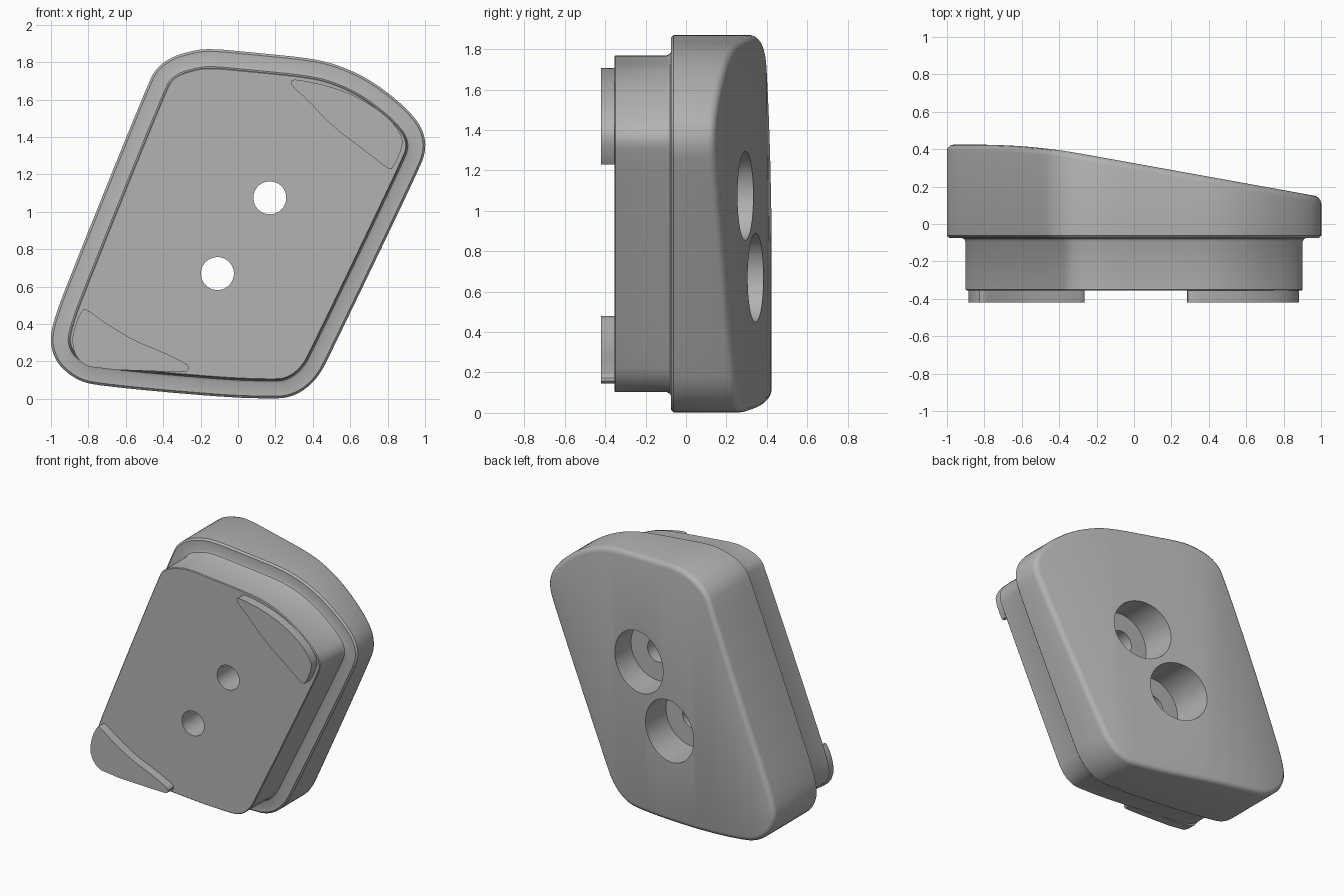
import bpy, bmesh, math
from mathutils import Vector

cube = bpy.data.objects.get("Cube")
if cube:
    bpy.data.objects.remove(cube)

grey = bpy.data.materials.new("plain grey")
grey.use_nodes = True
colour = (0.45, 0.45, 0.45, 1)
grey.diffuse_color = colour
grey.node_tree.nodes["Principled BSDF"].inputs["Base Color"].default_value = colour

# Outlines in the x-z plane, clockwise from the lower left
OUTLINE = [(-1.005, .32), (-.985, .42), (-.92, .6), (-.48, 1.69), (-.435, 1.77), (-.36, 1.825),
           (-.27, 1.855), (-.16, 1.875), (.1, 1.85), (.4, 1.82), (.55, 1.78), (.7, 1.71),
           (.85, 1.6), (.95, 1.5), (.995, 1.42), (1.005, 1.33), (.97, 1.23), (.48, .21),
           (.43, .12), (.36, .05), (.28, .01), (.2, 0), (-.1, .01), (-.75, .07),
           (-.86, .1), (-.95, .17), (-.99, .24)]
UPPER_PAD = [(.28, 1.7), (.29, 1.67), (.37, 1.6), (.5, 1.46), (.7, 1.31), (.8, 1.23), (.83, 1.23),
             (.885, 1.36), (.87, 1.42), (.8, 1.51), (.65, 1.61), (.5, 1.67), (.31, 1.71)]
LOWER_PAD = [(-.83, .48), (-.87, .4), (-.89, .3), (-.86, .21), (-.78, .16), (-.3, .143), (-.265, .15),
             (-.265, .18), (-.3, .2), (-.4, .25), (-.55, .31), (-.7, .4), (-.81, .48)]


def round_off(points, times):
    """Cut corners repeatedly to get a smooth closed outline."""
    pts = [Vector(p) for p in points]
    for _ in range(times):
        pts = [q for a, b in zip(pts, pts[1:] + pts[:1]) for q in (a.lerp(b, .25), a.lerp(b, .75))]
    return pts


def inset(pts, distance):
    """Move a clockwise outline inwards along its normals."""
    out = []
    for i, p in enumerate(pts):
        along = (pts[(i + 1) % len(pts)] - pts[i - 1]).normalized()
        out.append(p + Vector((along.y, -along.x)) * distance)
    return out


def loft(outline, rings):
    """Skin (inset, y) rings of an outline and close both ends."""
    bm = bmesh.new()
    loops = [[bm.verts.new((p.x, y, p.y)) for p in inset(outline, d)] for d, y in rings]
    n = len(outline)
    for a, b in zip(loops, loops[1:]):
        for i in range(n):
            j = (i + 1) % n
            bm.faces.new((a[i], a[j], b[j], b[i]))
    bm.faces.new(loops[0])
    bm.faces.new(loops[-1])
    return bm


def finish(bm, name):
    bmesh.ops.recalc_face_normals(bm, faces=bm.faces)
    mesh = bpy.data.meshes.new(name)
    bm.to_mesh(mesh)
    bm.free()
    obj = bpy.data.objects.new(name, mesh)
    mesh.materials.append(grey)
    bpy.context.collection.objects.link(obj)
    return obj


def activate(obj):
    bpy.ops.object.select_all(action='DESELECT')
    obj.select_set(True)
    bpy.context.view_layer.objects.active = obj


def back_height(x):
    """Sloping back, levelling off softly towards the thick side."""
    slope, level, soft = .325 - .18 * x, .424, .05
    h = max(soft - abs(slope - level), 0) / soft
    return min(slope, level) - h * h * soft / 4


# Stepped body: plinth, fillet, flange, then the rounded rim of the back
BACK = 2
bm = loft(round_off(OUTLINE, 2), [
    (.105, -.355), (.1, -.35), (.1, -.095), (.093, -.08), (.08, -.074), (.012, -.074),
    (0, -.062), (0, BACK - .035), (.005, BACK - .018), (.018, BACK - .005), (.035, BACK)])
for i in range(1, 28):
    cap = [f for f in bm.faces if all(v.co.y > BACK - .001 for v in f.verts)]
    geom = cap + list({e for f in cap for e in f.edges}) + list({v for f in cap for v in f.verts})
    bmesh.ops.bisect_plane(bm, geom=geom, plane_co=(-1 + i / 14, 0, 0), plane_no=(1, 0, 0))
for v in bm.verts:
    if v.co.y > 1:
        v.co.y += back_height(v.co.x) - BACK
body = finish(bm, "stepped_body")


# Two counterbored screw holes
def drill(x, z, radius, y0, y1):
    bpy.ops.mesh.primitive_cylinder_add(vertices=64, radius=radius, depth=y1 - y0,
                                        location=(x, (y0 + y1) / 2, z),
                                        rotation=(math.pi / 2, 0, 0))
    cutter = bpy.context.object
    cutter.name = "hole_cutter"
    cutter.hide_render = True
    cutter.data.materials.append(grey)
    activate(body)
    mod = body.modifiers.new("hole", 'BOOLEAN')
    mod.operation, mod.object, mod.solver = 'DIFFERENCE', cutter, 'EXACT'
    bpy.ops.object.modifier_apply(modifier=mod.name)
    bpy.data.objects.remove(cutter)


for x, z in ((.17, 1.075), (-.11, .67)):
    drill(x, z, .22, .07, .8)
    drill(x, z, .088, -.6, .3)

# Raised pads on the front of the plinth
upper = finish(loft(round_off(UPPER_PAD, 1), [(0, -.42), (0, -.35)]), "upper_pad")
lower = finish(loft(round_off(LOWER_PAD, 1), [(0, -.42), (0, -.35)]), "lower_pad")

for obj in (body, upper, lower):
    activate(obj)
    bpy.ops.object.shade_smooth_by_angle(angle=math.radians(32))
